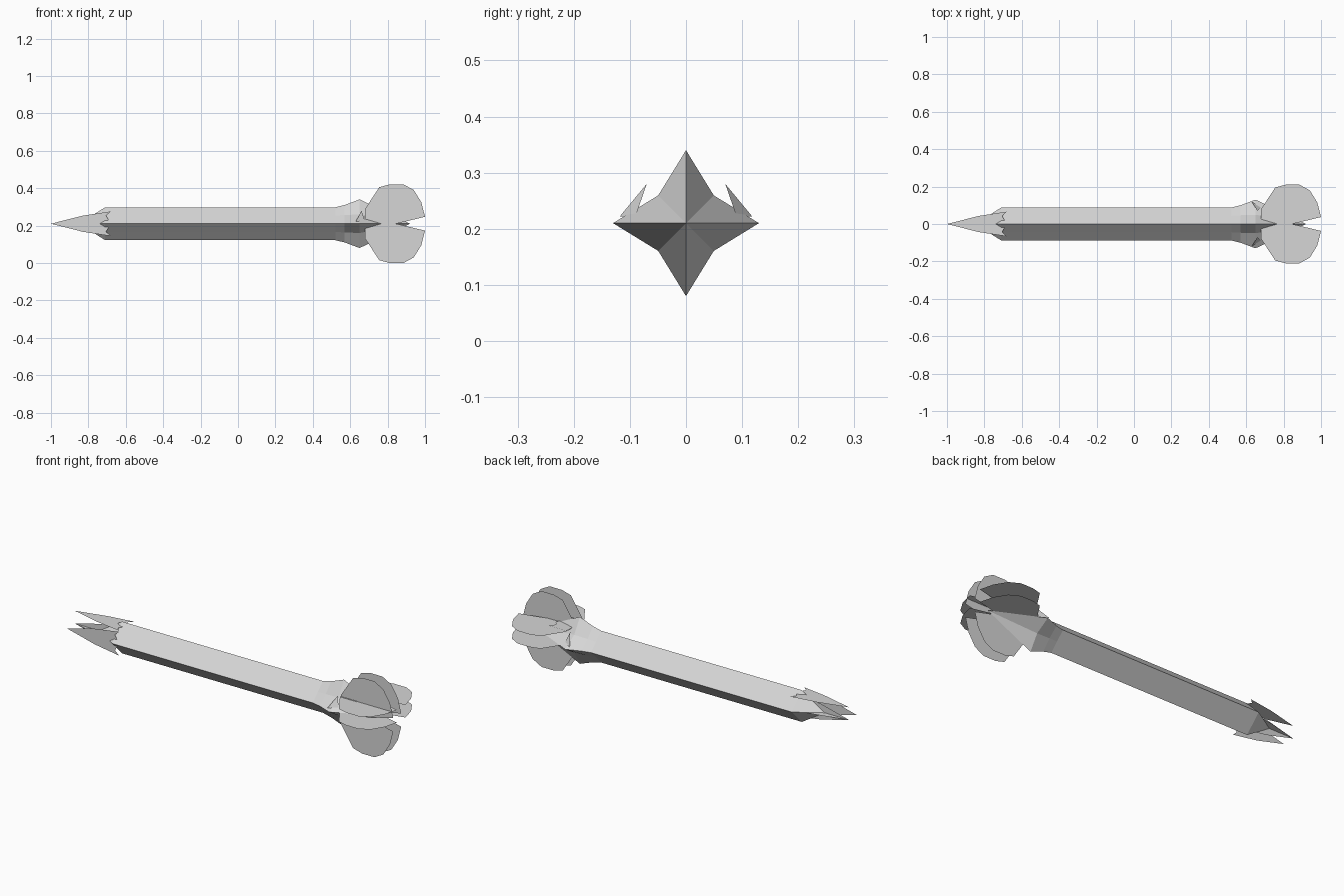
import bpy, bmesh, math
from mathutils import Matrix, Vector

if "Cube" in bpy.data.objects:
    bpy.data.objects.remove(bpy.data.objects["Cube"], do_unlink=True)

AXIS_Z = 0.21      # height of the long axis
OFFSET = 0.07      # distance of each outer plate from the axis

grey = bpy.data.materials.new("light_grey")
grey.use_nodes = True
colour = (0.67, 0.67, 0.67, 1)
grey.diffuse_color = colour
grey.node_tree.nodes["Principled BSDF"].inputs["Base Color"].default_value = colour


def finish(name, bm):
    mesh = bpy.data.meshes.new(name)
    bm.to_mesh(mesh)
    bm.free()
    mesh.materials.append(grey)
    obj = bpy.data.objects.new(name, mesh)
    bpy.context.collection.objects.link(obj)
    return obj


def loft(name, sections):
    """Join four-pointed rings (x, point radius, valley radius) along x; radius 0 is an apex."""
    bm = bmesh.new()
    rings = []
    for x, point, valley in sections:
        if point == 0:
            rings.append([bm.verts.new((x, 0, AXIS_Z))] * 8)
            continue
        ring = []
        for i in range(8):
            r = valley if i % 2 else point
            a = i * math.pi / 4
            ring.append(bm.verts.new((x, r * math.cos(a), AXIS_Z + r * math.sin(a))))
        rings.append(ring)
    for a, b in zip(rings, rings[1:]):
        for i in range(8):
            j = (i + 1) % 8
            corners = list(dict.fromkeys((a[i], a[j], b[j], b[i])))
            bm.faces.new(corners)
    bmesh.ops.recalc_face_normals(bm, faces=bm.faces)
    return finish(name, bm)


def plate(name, half, turn, offset):
    """Flat plate from a half outline (x, height), mirrored and turned about the axis."""
    lower = [(x, -u) for x, u in reversed(half) if u > 0]
    bm = bmesh.new()
    verts = [bm.verts.new(turn @ Vector((x, -offset, u)) + Vector((0, 0, AXIS_Z)))
             for x, u in half + lower]
    face = bm.faces.new(verts)
    bm.normal_update()
    if face.normal.dot(turn @ Vector((0, -1, 0))) < 0:
        face.normal_flip()
    bmesh.ops.triangulate(bm, faces=bm.faces)
    return finish(name, bm)


# Diamond shaft with a pointed end
loft("shaft", [(-0.85, 0, 0), (-0.71, 0.088, 0.062), (0.52, 0.088, 0.062)])

# Flared star collar ending in a four-pointed spike
loft("star_collar", [(0.52, 0.088, 0.062), (0.57, 0.1, 0.066),
                     (0.65, 0.13, 0.07), (0.92, 0, 0)])

# Upright and level plates, each on the axis and again on the front or top side
blade = [(-1, 0), (-0.83, 0.043), (-0.68, 0.066), (-0.705, 0.043),
         (-0.692, 0.02), (-0.725, 0)]
fin = [(0.68, 0), (0.68, 0.08), (0.755, 0.195), (0.81, 0.21), (0.885, 0.21),
       (0.94, 0.18), (0.98, 0.115), (1, 0.037), (0.845, 0)]
cuff = [(0.68, 0), (0.68, 0.077), (0.785, 0.077), (0.765, 0.043),
        (0.785, 0.02), (0.775, 0)]
for side, angle in (("front", 0), ("top", -math.pi / 2)):
    turn = Matrix.Rotation(angle, 3, 'X')
    for place, offset in (("outer", OFFSET), ("centre", 0)):
        plate(f"{side}_{place}_blade", blade, turn, offset)
        plate(f"{side}_{place}_fin", fin, turn, offset)
    plate(side + "_cuff", cuff, turn, OFFSET + 0.004)

# Small upper shards beside the collar
for s, side in ((-1, "front"), (1, "back")):
    bm = bmesh.new()
    bm.faces.new([bm.verts.new(p) for p in ((0.66, s * 0.07, 0.28),
                                            (0.63, s * 0.118, 0.222),
                                            (0.68, s * 0.09, 0.222))])
    finish(side + "_collar_shard", bm)
